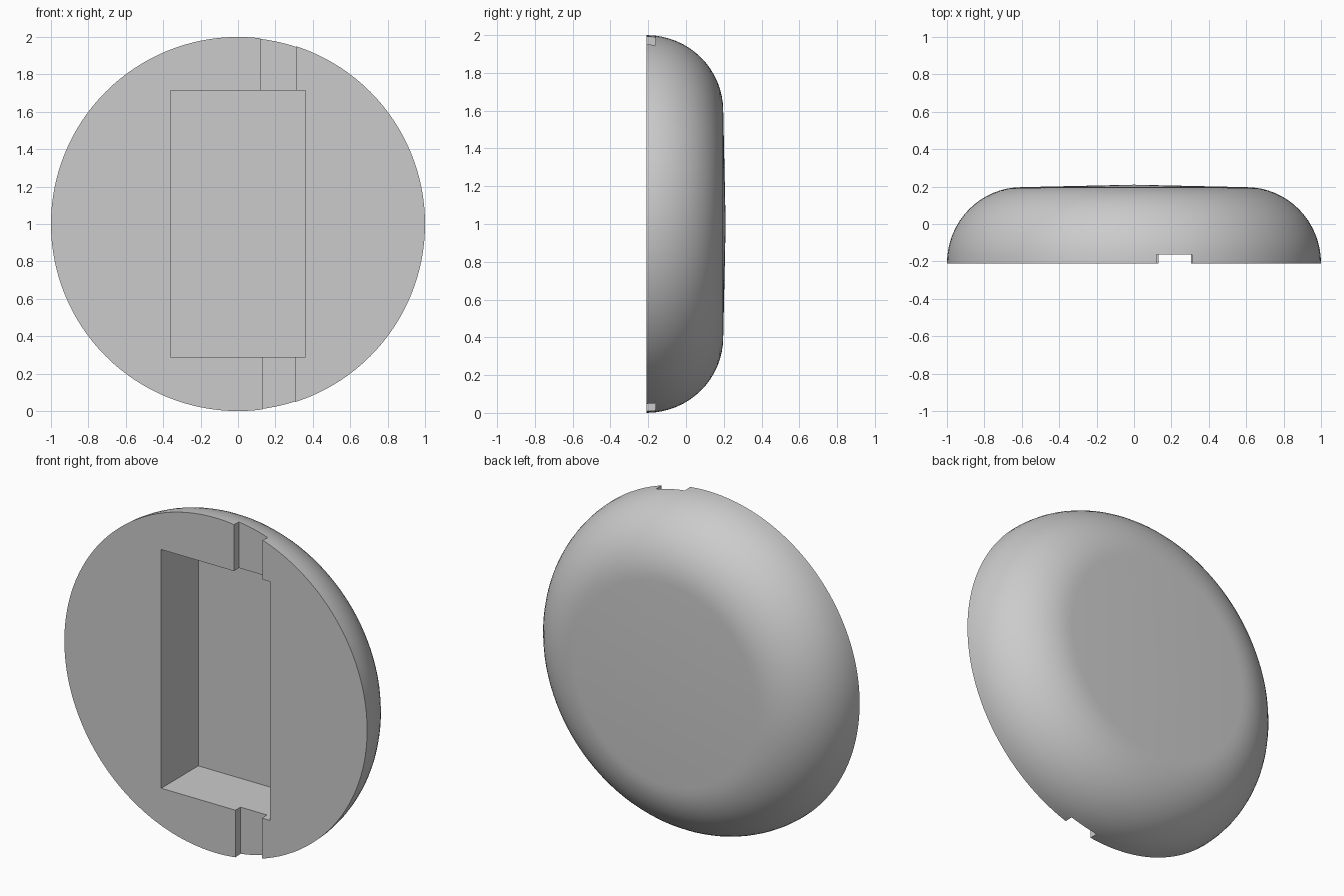
import bpy, bmesh, math
from mathutils import Matrix

if "Cube" in bpy.data.objects:
    bpy.data.objects.remove(bpy.data.objects["Cube"])

FRONT = -0.21      # y of the flat face
SEGMENTS = 128

grey = bpy.data.materials.new("plain_grey")
grey.use_nodes = True
colour = (0.6, 0.6, 0.6, 1)
grey.diffuse_color = colour
grey.node_tree.nodes["Principled BSDF"].inputs["Base Color"].default_value = colour


def make_object(name, bm):
    bmesh.ops.recalc_face_normals(bm, faces=bm.faces)
    mesh = bpy.data.meshes.new(name)
    bm.to_mesh(mesh)
    bm.free()
    mesh.materials.append(grey)
    obj = bpy.data.objects.new(name, mesh)
    bpy.context.collection.objects.link(obj)
    return obj


def make_cutter(name, x0, x1, z0, z1, depth):
    """Box that cuts from in front of the flat face to the given depth."""
    y0, y1 = FRONT - 0.1, FRONT + depth
    bm = bmesh.new()
    bmesh.ops.create_cube(bm, size=1, matrix=Matrix.Translation(
        ((x0 + x1) / 2, (y0 + y1) / 2, (z0 + z1) / 2))
        @ Matrix.Diagonal((x1 - x0, y1 - y0, z1 - z0, 1)))
    obj = make_object(name, bm)
    obj.hide_render = True
    return obj


# Domed disc: a rounded rim and a very shallow cone, turned about the y axis
profile = [(0, FRONT)]
for i in range(17):
    a = math.radians(90 * i / 16)
    profile.append((0.6 + 0.4 * math.cos(a), FRONT + 0.407 * math.sin(a)))
profile.append((0, -FRONT))

bm = bmesh.new()
verts = [bm.verts.new((r, y, 1)) for r, y in profile]
edges = [bm.edges.new(pair) for pair in zip(verts, verts[1:])]
bmesh.ops.spin(bm, geom=verts + edges, cent=(0, 0, 1), axis=(0, 1, 0),
               angle=math.tau, steps=SEGMENTS)
bmesh.ops.remove_doubles(bm, verts=bm.verts, dist=0.0001)
disc = make_object("domed_disc", bm)

# Pocket and the two cable grooves leading out of it
cutters = [
    make_cutter("pocket_cutter", -0.36, 0.36, 0.29, 1.715, 0.35),
    make_cutter("upper_groove_cutter", 0.12, 0.31, 1.6, 2.1, 0.048),
    make_cutter("lower_groove_cutter", 0.13, 0.305, -0.1, 0.4, 0.048),
]
bpy.context.view_layer.objects.active = disc
disc.select_set(True)
for cutter in cutters:
    cut = disc.modifiers.new(cutter.name, "BOOLEAN")
    cut.object = cutter
    cut.operation = "DIFFERENCE"
    cut.solver = "EXACT"
    bpy.ops.object.modifier_apply(modifier=cut.name)
    bpy.data.objects.remove(cutter)

bpy.ops.object.shade_smooth_by_angle(angle=math.radians(30))
